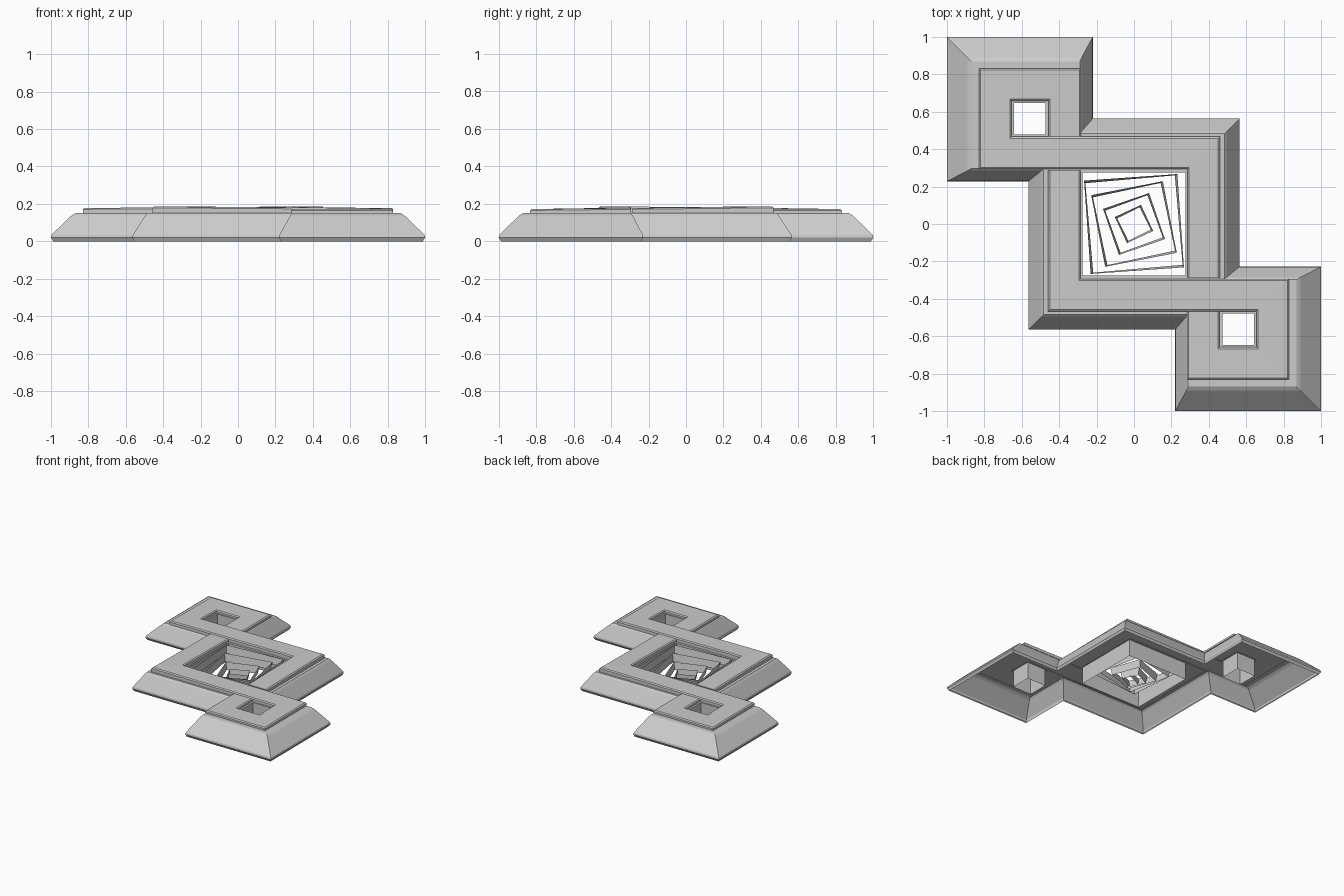
import bpy, bmesh, math
from mathutils import Vector, Matrix

if "Cube" in bpy.data.objects:
    bpy.data.objects.remove(bpy.data.objects["Cube"])


def finish(bm, name, smooth=False):
    me = bpy.data.meshes.new(name)
    bm.to_mesh(me)
    bm.free()
    ob = bpy.data.objects.new(name, me)
    bpy.context.collection.objects.link(ob)
    return ob


def loop(bm, pts, z):
    return [bm.verts.new((x, y, z)) for x, y in pts]


def bridge(bm, a, b, closed=True):
    n = len(a)
    for i in range(n if closed else n - 1):
        j = (i + 1) % n
        bm.faces.new((a[i], a[j], b[j], b[i]))


def ring_edges(bm, vs):
    return [bm.edges.get((vs[i], vs[i - 1])) for i in range(len(vs))]


def both(half):
    return half + [(-x, -y) for x, y in half]


def square(cx, cy, r, deg=0):
    c, s = math.cos(math.radians(deg)), math.sin(math.radians(deg))
    return [(cx + r * (u * c - v * s), cy + r * (u * s + v * c))
            for u, v in ((-1, -1), (1, -1), (1, 1), (-1, 1))]


# base shell: stepped outline with wide outer slopes, open underneath
def outline(o, a, b, c):
    # o outer edge, a inner side of small square, b side of centre square
    return both([(-o, o), (-a, o), (-a, b), (b, b), (b, -c), (o, -c)])


bm = bmesh.new()
rings = [loop(bm, outline(*p), z) for p, z in (
    ((.988, .23, .555, .24), 0), ((1, .22, .565, .228), .02),
    ((.997, .222, .562, .23), .035),
    ((.89, .28, .495, .285), .138), ((.87, .29, .483, .297), .15))]
for a, b in zip(rings, rings[1:]):
    bridge(bm, a, b)
deck = ring_edges(bm, rings[-1])
# wells through the deck
for cx, cy, r in ((0, 0, .275), (-.557, .563, .085), (.557, -.563, .085)):
    top = loop(bm, square(cx, cy, r), .15)
    low = loop(bm, square(cx, cy, r), .01)
    bridge(bm, low, top)
    deck += ring_edges(bm, top)
bmesh.ops.triangle_fill(bm, edges=deck, use_beauty=True, use_dissolve=False)
bmesh.ops.recalc_face_normals(bm, faces=bm.faces)
finish(bm, "base_shell")


# interlaced raised bands, one turned half a circle from the other
def band(name, path, tops, turn):
    bm = bmesh.new()
    P = [Vector(p) for p in path]
    rows = []
    for i, p in enumerate(P):
        d0 = (p - P[max(i - 1, 0)]).normalized() if i else (P[1] - p).normalized()
        d1 = (P[i + 1] - p).normalized() if i < len(P) - 1 else d0
        n0, n1 = Vector((-d0.y, d0.x)), Vector((-d1.y, d1.x))
        m = n0 if abs(n0.dot(n1)) > .9 else n0 + n1
        h = tops[i]
        rows.append([bm.verts.new((*(p + m * o), z)) for o, z in (
            (-.087, .148), (-.087, h - .007), (-.078, h),
            (.078, h), (.087, h - .007), (.087, .148))])
    for a, b in zip(rows, rows[1:]):
        bridge(bm, a, b, False)
    bm.faces.new(rows[0])
    bm.faces.new(rows[-1])
    bmesh.ops.recalc_face_normals(bm, faces=bm.faces)
    bm.transform(Matrix.Rotation(turn, 4, 'Z'))
    finish(bm, name)


path = [(-.37, .467), (-.37, .745), (-.742, .745), (-.742, .38), (.372, .38), (.372, -.285)]
tops = [.172, .172, .172, .178, .186, .178]
band("band_upper", path, tops, 0)
band("band_lower", path, tops, math.pi)

# twisting thin frames stepping down in the centre well
for k, (r, deg, z) in enumerate(((.245, 4, .155), (.19, 11, .128), (.125, 19, .1), (.072, 25, .075))):
    bm = bmesh.new()
    top = loop(bm, square(0, 0, r + .005, deg), z)
    low = loop(bm, square(0, 0, r - .005, deg + 1), z - .06)
    bridge(bm, low, top)
    finish(bm, "well_frame_%d" % (k + 1))

# slanted cross slat in the innermost frame
bm = bmesh.new()
ends = [(-.066, -.028), (.066, .032)]
bridge(bm, loop(bm, ends, .02), loop(bm, ends, .07), False)
finish(bm, "well_slat")
